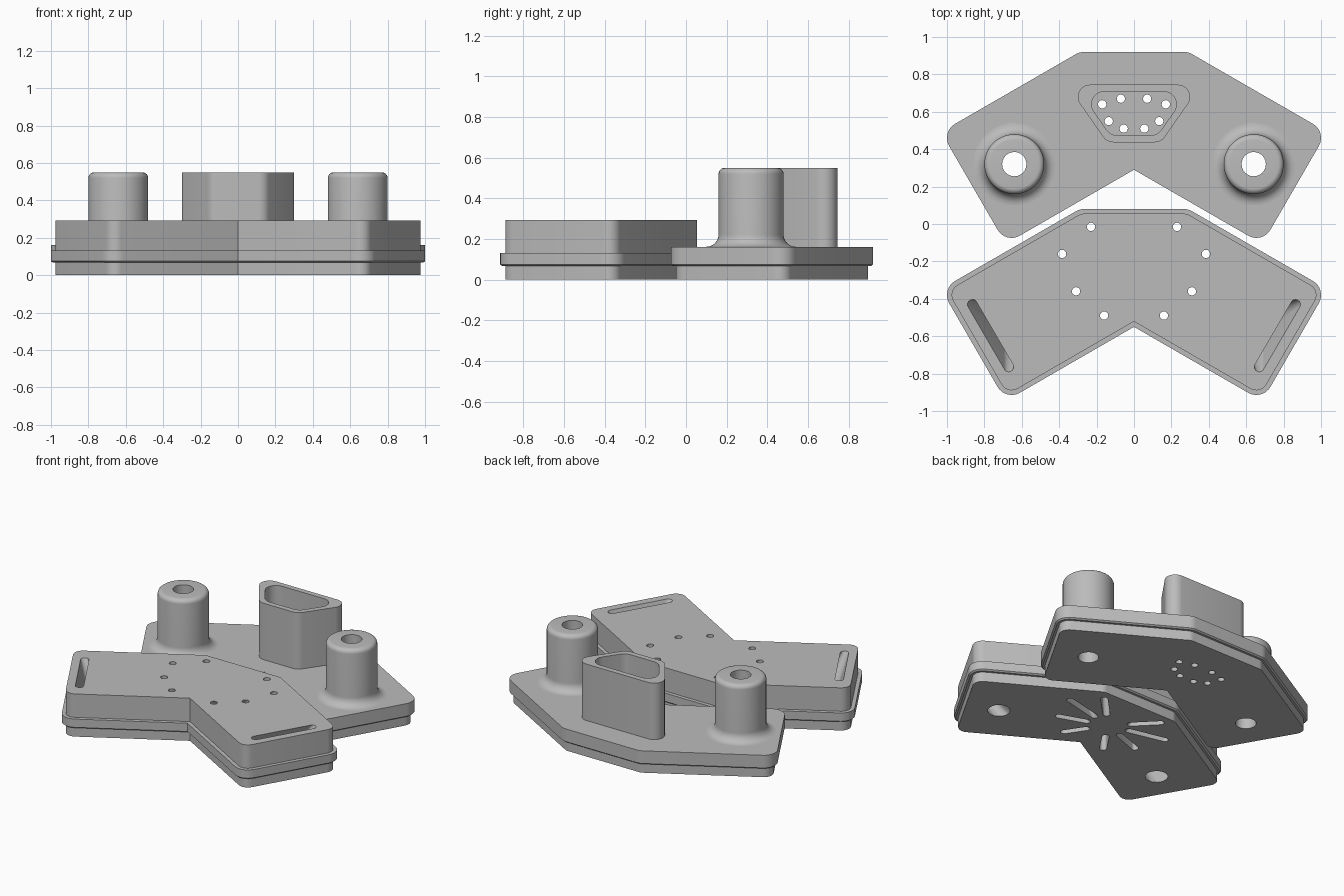
import bpy, bmesh
from math import pi, cos, sin, tan, atan2
from mathutils import Vector

cube = bpy.data.objects.get("Cube")
if cube:
    bpy.data.objects.remove(cube, do_unlink=True)

grey = bpy.data.materials.new("matte_grey")
grey.use_nodes = True
grey.diffuse_color = (0.5, 0.5, 0.5, 1)
grey.node_tree.nodes["Principled BSDF"].inputs["Base Color"].default_value = (0.5, 0.5, 0.5, 1)


def outline(corners, inset=0.0, steps=8):
    """Inset a counter-clockwise polygon of (x, y, radius) and round its convex corners."""
    pts, n = [], len(corners)
    for i in range(n):
        p, a, b = (Vector(corners[j % n][:2]) for j in (i, i - 1, i + 1))
        d1, d2 = (p - a).normalized(), (b - p).normalized()
        n1, n2 = Vector((-d1.y, d1.x)), Vector((-d2.y, d2.x))
        p = p + (n1 + n2) * inset / (1 + n1.dot(n2))
        r = corners[i][2] - inset
        if corners[i][2] == 0:
            pts.append(p)
            continue
        turn = atan2(d1.cross(d2), d1.dot(d2))
        centre = p - d1 * r * tan(turn / 2) + n1 * r
        start = atan2(-n1.y, -n1.x)
        for k in range(steps + 1):
            t = start + turn * k / steps
            pts.append(centre + r * Vector((cos(t), sin(t))))
    return pts


def circle(centre, r, steps=48):
    return [Vector((centre[0] + r * cos(2 * pi * k / steps),
                    centre[1] + r * sin(2 * pi * k / steps))) for k in range(steps)]


def add_loft(bm, layers):
    """Skin a stack of (z, loop) layers into a closed solid."""
    rings = [[bm.verts.new((p.x, p.y, z)) for p in loop] for z, loop in layers]
    for low, high in zip(rings, rings[1:]):
        for k in range(len(low)):
            m = (k + 1) % len(low)
            bm.faces.new((low[k], low[m], high[m], high[k]))
    bm.faces.new(rings[0][::-1])
    bm.faces.new(rings[-1])


def add_channel(bm, low, low_r, high, high_r, z0=-0.02, z1=0.7):
    """Tapered passage from a round or slotted opening to another one."""
    pts = set()
    for ends, r, z in ((low, low_r, z0), (high, high_r, z1)):
        for e in ends:
            pts.update((round(p.x, 5), round(p.y, 5), z) for p in circle(e, r, 24))
    verts = [bm.verts.new(p) for p in sorted(pts)]
    res = bmesh.ops.convex_hull(bm, input=verts)
    spare = {v for v in res["geom_interior"] if isinstance(v, bmesh.types.BMVert)}
    bmesh.ops.delete(bm, geom=list(spare), context="VERTS")


def make(name, bm):
    bmesh.ops.recalc_face_normals(bm, faces=bm.faces)
    mesh = bpy.data.meshes.new(name)
    bm.to_mesh(mesh)
    bm.free()
    mesh.materials.append(grey)
    obj = bpy.data.objects.new(name, mesh)
    bpy.context.collection.objects.link(obj)
    return obj


def loft(name, layers):
    bm = bmesh.new()
    add_loft(bm, layers)
    return make(name, bm)


def cut(obj, cutter):
    mod = obj.modifiers.new("openings", "BOOLEAN")
    mod.operation, mod.solver, mod.object = "DIFFERENCE", "EXACT", cutter
    bpy.context.view_layer.objects.active = obj
    bpy.ops.object.modifier_apply(modifier=mod.name)


# Shared bent-wing outline; the front block is the same shape moved forward
R = 0.087
back_shape = [(0, 0.29, 0), (0.686, -0.106, R), (1.032, 0.492, R), (0.29, 0.92, R),
              (-0.29, 0.92, R), (-1.032, 0.492, R), (-0.686, -0.106, R)]
front_shape = [(x, y - 0.84, r) for x, y, r in back_shape]
foot = [(0, 0.025), (0.067, 0.025), (0.067, 0.01), (0.075, 0)]


def block(name, shape, upper):
    return loft(name, [(z, outline(shape, i)) for z, i in foot + upper])


back_plate = block("back_plate", back_shape, [(0.162, 0)])
front_block = block("front_block", front_shape, [(0.132, 0), (0.132, 0.025), (0.293, 0.025)])

# Connector shell with rounded trapezoid walls
shell_shape = [(-0.145, 0.437, 0.065), (0.145, 0.437, 0.065),
               (0.36, 0.745, 0.065), (-0.36, 0.745, 0.065)]
well_shape = [(x, y, 0.105) for x, y, r in shell_shape]
shell = loft("connector_shell", [(z, outline(shell_shape)) for z in (0.12, 0.55)])

# Round posts with a flared base and softened top
back_parts = [back_plate, shell]
for side, sx in (("left", 1), ("right", -1)):
    profile = [(0.22, 0.12)]
    profile += [(0.22 - 0.06 * sin(t), 0.222 - 0.06 * cos(t)) for t in [k * pi / 16 for k in range(9)]]
    profile += [(0.13 + 0.03 * cos(t), 0.52 + 0.03 * sin(t)) for t in [k * pi / 12 for k in range(7)]]
    back_parts.append(loft(side + "_post", [(z, circle((0.64 * sx, 0.32), r)) for r, z in profile]))

# Openings of the back piece: post bores, connector well and pin holes
bm = bmesh.new()
add_loft(bm, [(z, outline(well_shape, 0.037)) for z in (0.08, 0.7)])
well = make("well_cutter", bm)
bm = bmesh.new()
for sx in (1, -1):
    post = [(0.64 * sx, 0.32)]
    add_channel(bm, post, 0.065, post, 0.065)
    for x, y in ((0.07, 0.67), (0.17, 0.64), (0.135, 0.55), (0.055, 0.51)):
        pin = [(x * sx, y)]
        add_channel(bm, pin, 0.022, pin, 0.022, z1=0.11)
bores = make("bore_cutter", bm)

# Openings of the front block: arm slots and radial channels
bm = bmesh.new()
hub = Vector((0, -0.25))
for sx in (1, -1):
    add_channel(bm, [(0.64 * sx, -0.545)], 0.07,
                [(0.865 * sx, -0.43), (0.67 * sx, -0.765)], 0.026, z0=-0.001, z1=0.294)
    for x, y in ((0.23, -0.015), (0.385, -0.16), (0.31, -0.36), (0.16, -0.49)):
        hole = Vector((x * sx, y))
        inner = hub + (hole - hub).normalized() * 0.14
        add_channel(bm, [hole, inner], 0.022, [hole], 0.022, z0=-0.001, z1=0.294)
channels = make("channel_cutter", bm)

for obj in back_parts:
    cut(obj, bores)
for obj in (back_plate, shell):
    cut(obj, well)
cut(front_block, channels)
for cutter in (well, bores, channels):
    bpy.data.objects.remove(cutter, do_unlink=True)

# Smooth rounded surfaces, keep crisp edges
for obj in back_parts + [front_block]:
    bpy.ops.object.select_all(action="DESELECT")
    obj.select_set(True)
    bpy.context.view_layer.objects.active = obj
    bpy.ops.object.shade_smooth_by_angle(angle=pi / 7)
